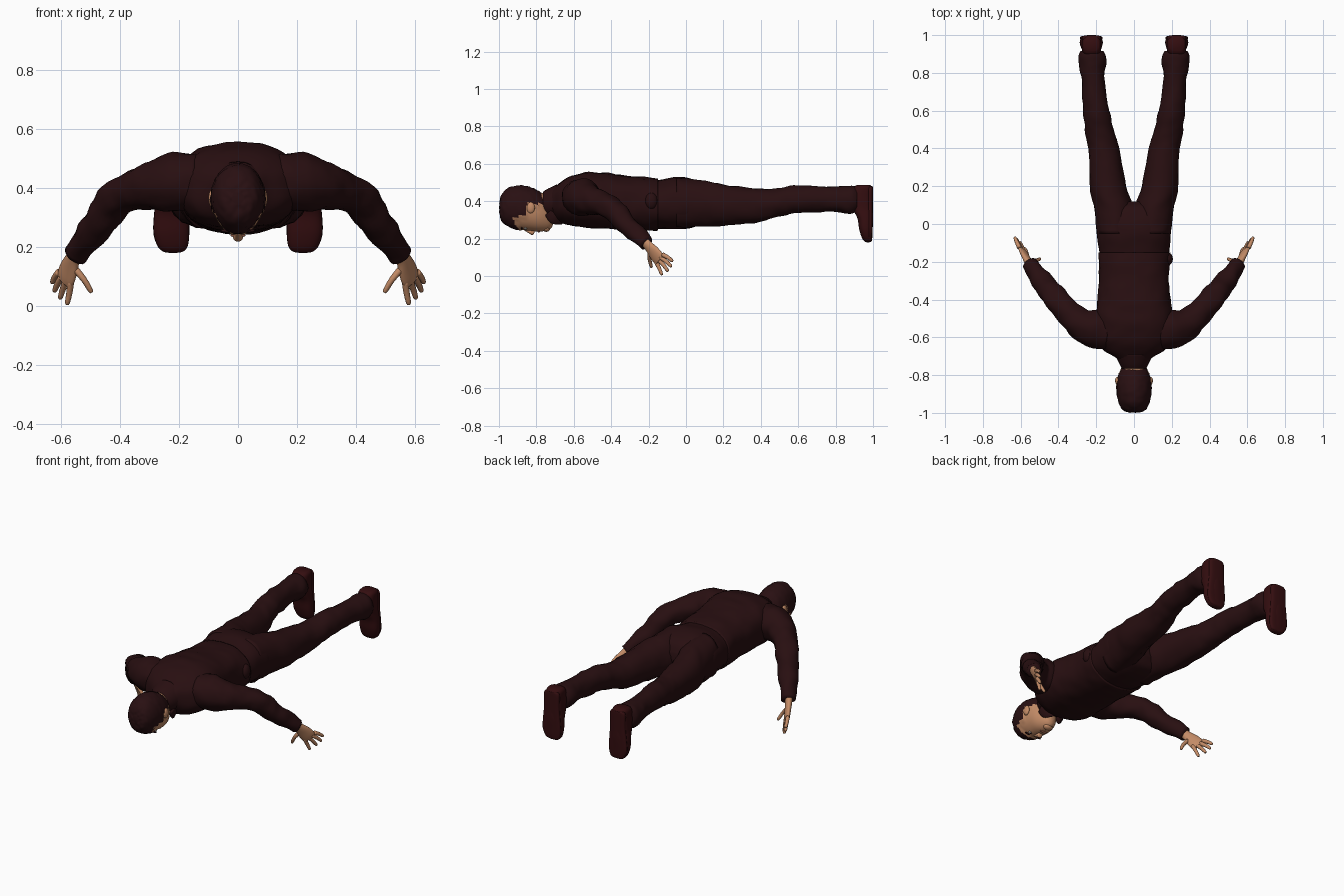
import bpy, bmesh, math
from mathutils import Vector, noise

def mat(name, rgb):
    m = bpy.data.materials.new(name)
    m.diffuse_color = (*rgb, 1)
    return m

SUIT = mat("dark_suit", (0.021, 0.0046, 0.0054))
SHOE = mat("maroon_shoe", (0.034, 0.0042, 0.005))
HAIR = mat("dark_hair", (0.022, 0.005, 0.006))
SKIN = mat("skin", (0.55, 0.26, 0.135))
LIP = mat("lips", (0.36, 0.13, 0.08))
WHITE = mat("eye_white", (0.6, 0.55, 0.5))
X, Y, Z = Vector((1, 0, 0)), Vector((0, 1, 0)), Vector((0, 0, 1))

def spline(rows, steps):
    """Smoothly resample rows of numbers."""
    out = []
    for i in range(len(rows) - 1):
        p = [rows[max(0, min(len(rows) - 1, i + k))] for k in (-1, 0, 1, 2)]
        for s in range(steps):
            t = s / steps
            out.append([0.5 * (2 * b + (c - a) * t + (2 * a - 5 * b + 4 * c - d) * t * t
                        + (3 * b - a - 3 * c + d) * t ** 3) for a, b, c, d in zip(*p)])
    return out + [list(rows[-1])]

def finish(bm, name, mats, mirror):
    bmesh.ops.recalc_face_normals(bm, faces=bm.faces)
    me = bpy.data.meshes.new(name)
    for f in bm.faces:
        f.smooth = True
    bm.to_mesh(me)
    bm.free()
    for m in mats:
        me.materials.append(m)
    ob = bpy.data.objects.new(name, me)
    bpy.context.collection.objects.link(ob)
    if mirror:
        ob.modifiers.new("mirror", 'MIRROR').use_mirror_merge = False
    return ob

def loft(name, rows, m, u=X, axis=None, sides=24, steps=5, power=2.0, wrinkle=0.0, mirror=False):
    """Skin oval rings; each row is x, y, z, half width along u, half depth."""
    pts = spline(rows, steps)
    bm = bmesh.new()
    rings = []
    for i, r in enumerate(pts):
        c = Vector(r[:3])
        t = axis or (Vector(pts[min(i + 1, len(pts) - 1)][:3]) - Vector(pts[max(i - 1, 0)][:3])).normalized()
        a = (u - t * u.dot(t)).normalized()
        b = t.cross(a)
        ring = []
        for k in range(sides):
            w = 2 * math.pi * k / sides
            cs, sn = math.cos(w), math.sin(w)
            p = c + a * (max(r[3], .001) * math.copysign(abs(cs) ** (2 / power), cs)) \
                  + b * (max(r[4], .001) * math.copysign(abs(sn) ** (2 / power), sn))
            if wrinkle:
                p += (p - c).normalized() * wrinkle * noise.noise(p * 18)
            ring.append(bm.verts.new(p))
        rings.append(ring)
    for r0, r1 in zip(rings, rings[1:]):
        for k in range(sides):
            n = (k + 1) % sides
            bm.faces.new((r0[k], r0[n], r1[n], r1[k]))
    bm.faces.new(rings[0])
    bm.faces.new(rings[-1])
    return finish(bm, name, [m], mirror)

def along_y(sections):
    """Rows from y, top z, bottom z, half width, centred on x = 0."""
    return [(0, y, (t + b) / 2, w, (t - b) / 2) for y, t, b, w in sections]

def ball(name, loc, size, m, mirror=False):
    bm = bmesh.new()
    bmesh.ops.create_uvsphere(bm, u_segments=16, v_segments=10, radius=1)
    for v in bm.verts:
        v.co = Vector(loc) + Vector([a * b for a, b in zip(v.co, size)])
    return finish(bm, name, [m], mirror)

# Jacket body, lying face down
loft("jacket", along_y([
    (-.735, .45, .35, .06), (-.705, .475, .315, .10), (-.665, .505, .285, .165),
    (-.61, .535, .268, .20), (-.52, .555, .257, .207), (-.42, .55, .252, .197),
    (-.30, .535, .247, .185), (-.20, .527, .243, .188), (-.15, .52, .245, .19)]),
    SUIT, axis=Y, sides=40, power=2.4, wrinkle=.006)
loft("collar", [(0, -.765, .388, .064, .062), (0, -.74, .39, .078, .076), (0, -.69, .40, .10, .09)],
     SUIT, axis=Y)
loft("collar_point", [(.06, -.73, .345, .012, .03), (.055, -.70, .31, .012, .035), (.03, -.66, .285, .004, .012)],
     SUIT, mirror=True)
ball("hip_pocket", (.178, -.185, .40), (.028, .035, .045), SUIT)

# Trousers
loft("trouser_hips", along_y([
    (-.20, .505, .26, .178), (-.13, .515, .252, .187), (-.05, .53, .25, .197),
    (.03, .52, .258, .20), (.09, .49, .28, .165), (.12, .44, .33, .08)]),
    SUIT, axis=Y, sides=36, power=2.3, wrinkle=.004)
loft("trouser_leg", [
    (.10, -.05, .39, .095, .132), (.107, .08, .387, .104, .126), (.138, .20, .38, .097, .11),
    (.162, .40, .378, .081, .088), (.183, .50, .395, .077, .075), (.20, .60, .41, .07, .074),
    (.218, .78, .41, .061, .066), (.222, .85, .407, .074, .073), (.222, .89, .407, .074, .073),
    (.222, .915, .407, .062, .064)],
    SUIT, axis=Y, wrinkle=.008, mirror=True)

# Shoes, toes pointing down
loft("shoe", [
    (.225, .95, .487, .04, .035), (.225, .946, .47, .05, .052), (.225, .94, .42, .052, .058),
    (.225, .945, .36, .053, .054), (.226, .958, .31, .059, .042), (.226, .962, .25, .061, .036),
    (.222, .968, .205, .052, .028), (.22, .972, .185, .035, .018), (.22, .973, .18, .012, .006)],
    SHOE, axis=Z, power=2.6, mirror=True)
loft("shoe_sole", [
    (.225, .985, .478, .036, .014), (.225, .985, .46, .05, .015), (.225, .985, .38, .05, .014),
    (.226, .985, .30, .057, .013), (.226, .984, .24, .06, .013), (.221, .982, .195, .046, .013),
    (.22, .98, .184, .025, .01)],
    SHOE, axis=Z, power=3, mirror=True)

# Sleeves
loft("sleeve", [
    (.13, -.57, .425, .09, .10), (.21, -.555, .42, .10, .10), (.28, -.53, .408, .085, .083),
    (.35, -.465, .39, .068, .068), (.41, -.40, .362, .064, .066), (.455, -.34, .30, .057, .06),
    (.505, -.275, .235, .05, .05), (.553, -.213, .175, .041, .041)],
    SUIT, u=Z, wrinkle=.009, mirror=True)

# Hands
PALM = Vector((.65, .65, .4))
loft("palm", [
    (.545, -.225, .188, .026, .022), (.56, -.20, .16, .029, .019), (.572, -.175, .13, .038, .017),
    (.583, -.152, .10, .041, .015), (.59, -.14, .083, .034, .011)],
    SKIN, u=PALM, mirror=True)
fingers = {
    "index_finger": ((.567, -.165, .085), (.572, -.145, .045), (.579, -.13, .009)),
    "middle_finger": ((.582, -.15, .09), (.594, -.12, .058), (.603, -.098, .028)),
    "ring_finger": ((.596, -.137, .10), (.612, -.103, .075), (.622, -.08, .052)),
    "little_finger": ((.607, -.125, .115), (.621, -.095, .098), (.630, -.073, .08)),
    "thumb": ((.552, -.192, .125), (.523, -.195, .09), (.499, -.185, .05))}
for name, (a, b, c) in fingers.items():
    tip = tuple(Vector(c) + (Vector(c) - Vector(b)) * .08)
    loft(name, [(*a, .012, .012), (*b, .0105, .0105), (*c, .008, .008), (*tip, .002, .002)],
         SKIN, u=Z + X * .3, sides=10, steps=3, mirror=True)

# Neck and head
loft("neck", [(0, -.82, .385, .058, .06), (0, -.74, .385, .058, .06), (0, -.67, .40, .07, .065)], SKIN, axis=Y)
head = loft("head", along_y([
    (-.992, .385, .345, .02), (-.982, .43, .30, .052), (-.945, .467, .268, .076),
    (-.885, .478, .248, .087), (-.83, .468, .241, .086), (-.785, .445, .238, .077),
    (-.745, .41, .243, .057), (-.72, .36, .257, .035), (-.71, .33, .28, .015)]),
    SKIN, axis=Y, sides=40, steps=6)

# Hair: crown, back of head and sideburns, raised slightly off the scalp
me = head.data
me.materials.append(HAIR)
raised = set()
for f in me.polygons:
    c = f.center
    crown = c.y < -.905 + .02 * math.cos(c.x * 40)
    back = c.z > .385 and c.y < -.755
    side = c.y < -.855 and c.z > .32
    if crown or back or side:
        f.material_index = 1
        raised.update(f.vertices)
normals = {i: me.vertices[i].normal.copy() for i in raised}
for i, n in normals.items():
    v = me.vertices[i]
    v.co += n * (.006 + .004 * noise.noise(v.co * 60))

# Face details
loft("nose", [(0, -.865, .25, .008, .006), (0, -.835, .237, .012, .012), (0, -.82, .232, .017, .014),
              (0, -.81, .238, .012, .006)], SKIN, axis=Y, sides=14)
ball("ear", (.088, -.83, .365), (.012, .022, .03), SKIN, True)
ball("eye", (.034, -.858, .2545), (.015, .008, .006), WHITE, True)
ball("pupil", (.034, -.858, .2495), (.006, .006, .003), HAIR, True)
ball("eyebrow", (.036, -.878, .2555), (.022, .005, .006), HAIR, True)
ball("mouth", (0, -.787, .239), (.026, .007, .006), LIP)
ball("chin", (0, -.748, .254), (.03, .022, .018), SKIN)
